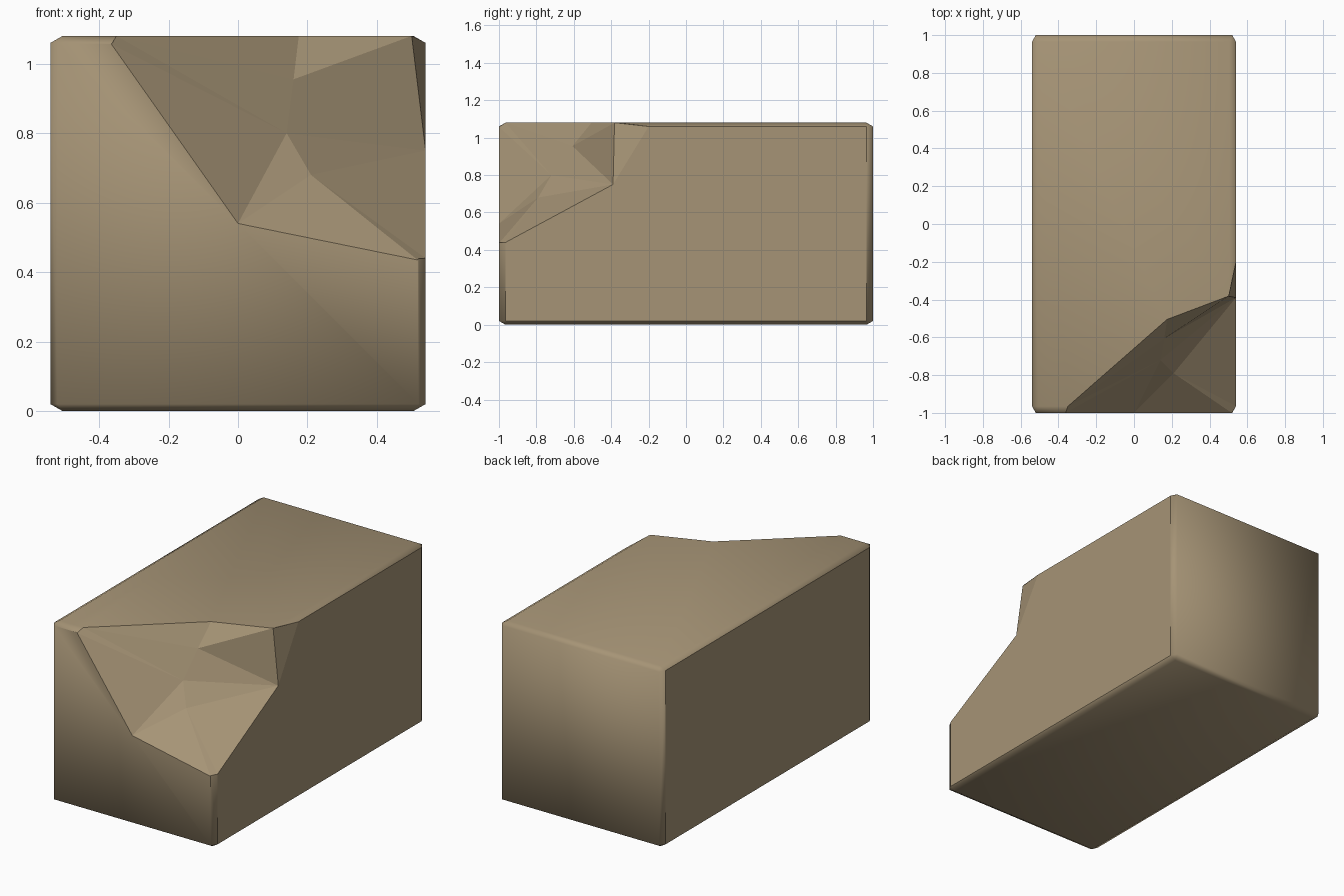
import bpy, bmesh
from mathutils import Vector

if "Cube" in bpy.data.objects:
    bpy.data.objects.remove(bpy.data.objects["Cube"])

# Stone colour
stone = bpy.data.materials.new("tan stone")
stone.diffuse_color = (0.38, 0.295, 0.18, 1)
stone.use_nodes = True
stone.node_tree.nodes["Principled BSDF"].inputs["Base Color"].default_value = stone.diffuse_color


def make_object(name, bm):
    mesh = bpy.data.meshes.new(name)
    bmesh.ops.recalc_face_normals(bm, faces=bm.faces[:])
    bm.to_mesh(mesh)
    bm.free()
    mesh.materials.append(stone)
    ob = bpy.data.objects.new(name, mesh)
    bpy.context.collection.objects.link(ob)
    return ob


# Chamfered block: hull of three points per corner
hull = []
for sx in (-1, 1):
    for sy in (-1, 1):
        for sz in (-1, 1):
            for x, y, z in ((.54, .965, .52), (.52, 1, .52), (.505, .965, .54)):
                hull.append(Vector((sx * x, sy * y, .54 + sz * z)))
bm = bmesh.new()
for p in hull:
    bm.verts.new(p)
bmesh.ops.convex_hull(bm, input=bm.verts[:])
bmesh.ops.dissolve_limit(bm, angle_limit=0.02, verts=bm.verts[:], edges=bm.edges[:])
block = make_object("stone_block", bm)

# Broken corner: rim points, inner points and an outside apex
pts = {
    "A1": (-.365, -1, 1.057), "B": (0, -1, .54), "C": (.517, -1, .435),
    "C2": (.54, -.965, .44), "D": (.54, -.39, .75), "J": (.54, -.2, 1.06),
    "E": (.5, -.382, 1.08), "F": (.175, -.505, 1.08), "A2": (-.35, -.965, 1.08),
    "G": (.16, -.607, .955), "H": (.14, -.72, .80), "I": (.21, -.79, .68),
    "P": (1, -2, 2),
}
rim = ["A1", "B", "C", "C2", "D", "J", "E", "F", "A2"]
facets = ["A1 H B", "A1 A2 H", "A2 G H", "A2 F G", "F E G", "E D G", "E J D",
          "D H G", "D I H", "D C2 I", "C2 C I", "C B I", "B H I"]
bm = bmesh.new()
v = {k: bm.verts.new(p) for k, p in pts.items()}
for f in facets:
    bm.faces.new([v[k] for k in f.split()])
for a, b in zip(rim, rim[1:] + rim[:1]):
    bm.faces.new((v[a], v[b], v["P"]))
cutter = make_object("corner_cutter", bm)
cutter.hide_render = True

mod = block.modifiers.new("broken corner", 'BOOLEAN')
mod.operation = 'DIFFERENCE'
mod.solver = 'EXACT'
mod.object = cutter
bpy.context.view_layer.objects.active = block
bpy.ops.object.modifier_apply(modifier=mod.name)
bpy.data.objects.remove(cutter)

# Soft chamfers, crisp sides and flat break facets
bm = bmesh.new()
bm.from_mesh(block.data)
bm.normal_update()


def crisp(f):
    inside = max(f.normal.dot(p) for p in hull) - f.normal.dot(f.calc_center_median())
    return abs(f.normal.x) > .99 or inside > .005


for f in bm.faces:
    f.smooth = not crisp(f)
    f.material_index = 0
for e in bm.edges:
    e.smooth = not any(crisp(f) for f in e.link_faces)
bm.to_mesh(block.data)
bm.free()
